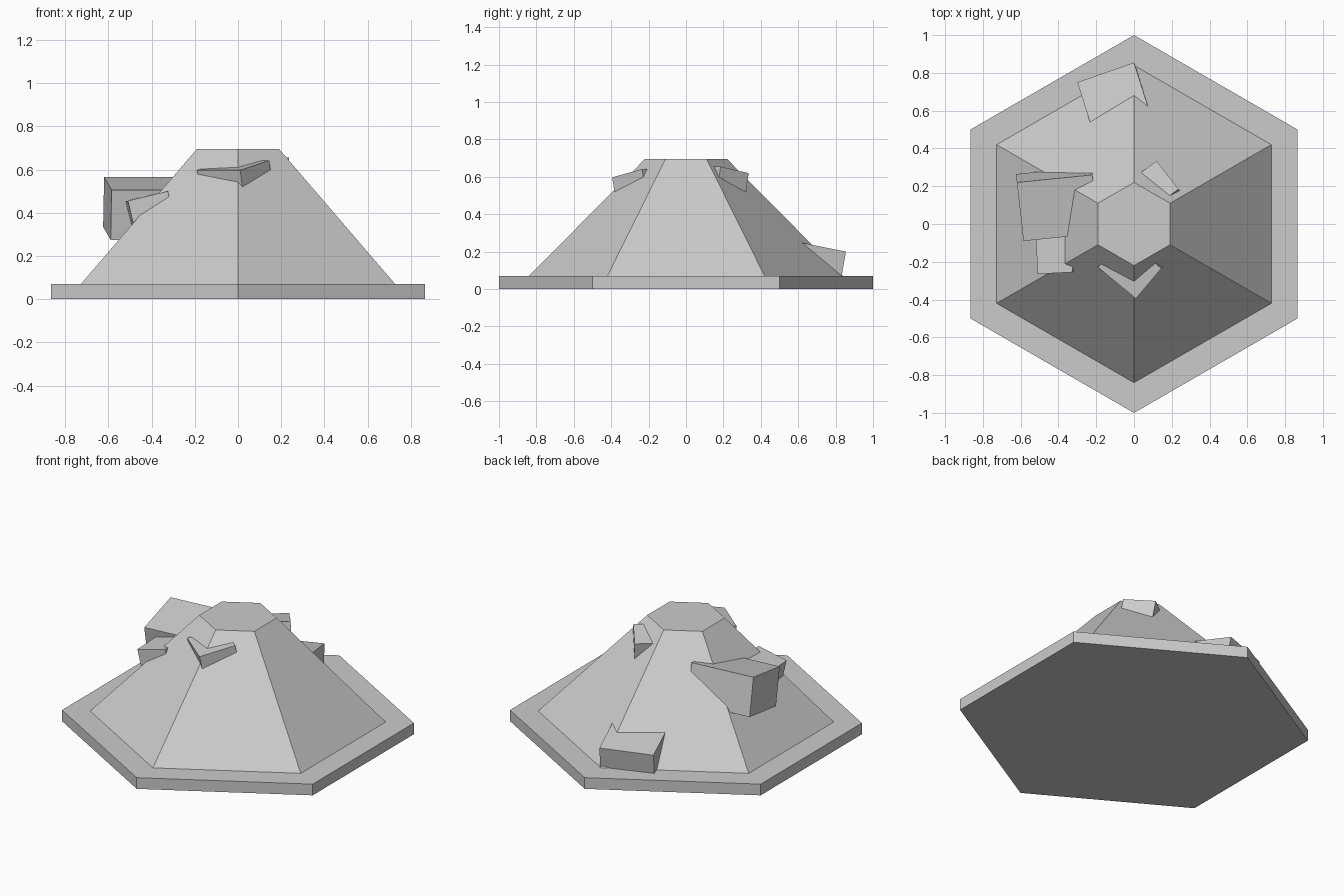
import bpy, bmesh, math
from mathutils import Vector

if "Cube" in bpy.data.objects:
    bpy.data.objects.remove(bpy.data.objects["Cube"])

stone = bpy.data.materials.new("stone_grey")
stone.diffuse_color = (0.6, 0.6, 0.6, 1)
stone.use_nodes = True
stone.node_tree.nodes["Principled BSDF"].inputs["Base Color"].default_value = stone.diffuse_color


def finish(name, bm):
    bmesh.ops.recalc_face_normals(bm, faces=bm.faces)
    mesh = bpy.data.meshes.new(name)
    bm.to_mesh(mesh)
    bm.free()
    mesh.materials.append(stone)
    bpy.context.collection.objects.link(bpy.data.objects.new(name, mesh))


def hex_frustum(name, r0, z0, r1, z1):
    """Six-sided solid with corners on the y axis."""
    bm = bmesh.new()
    angles = [math.radians(30 + 60 * k) for k in range(6)]
    low, high = [[bm.verts.new((r * math.cos(a), r * math.sin(a), z)) for a in angles]
                 for r, z in ((r0, z0), (r1, z1))]
    bm.faces.new(low)
    bm.faces.new(high)
    for i in range(6):
        j = (i + 1) % 6
        bm.faces.new((low[i], low[j], high[j], high[i]))
    finish(name, bm)


def boulder(name, corner, edge_a, edge_b, height):
    """Tilted block hanging below a top face given by one corner and two edges."""
    c, a, b = Vector(corner), Vector(edge_a), Vector(edge_b)
    up = a.cross(b).normalized()
    if up.z < 0:
        up.negate()
    bm = bmesh.new()
    bmesh.ops.create_cube(bm, size=1)
    for v in bm.verts:
        p = v.co + Vector((0.5, 0.5, -0.5))
        v.co = c + a * p.x + b * p.y + up * (height * p.z)
    finish(name, bm)


# Hexagonal ground tile and the mountain on it
hex_frustum("ground_tile", 1.0, 0.0, 1.0, 0.07)
hex_frustum("mountain", 0.84, 0.07, 0.22, 0.695)

# Boulders half buried in the slopes
boulder("large_left_boulder", (-0.62, 0.22, 0.565), (0.40, 0.04, 0), (0.035, -0.31, -0.06), 0.235)
boulder("small_left_boulder", (-0.51, -0.265, 0.455), (0.185, 0.01, 0.045), (-0.01, 0.2, 0), 0.2)
boulder("front_boulder", (0.01, -0.395, 0.597), (0.135, 0.16, 0.045), (-0.2, 0.165, 0), 0.2)
boulder("rear_boulder", (0, 0.855, 0.2), (-0.3, -0.105, -0.005), (0.095, -0.3, 0.06), 0.16)
boulder("summit_boulder", (0.12, 0.335, 0.62), (0.115, -0.15, 0.035), (-0.16, -0.12, 0), 0.2)
